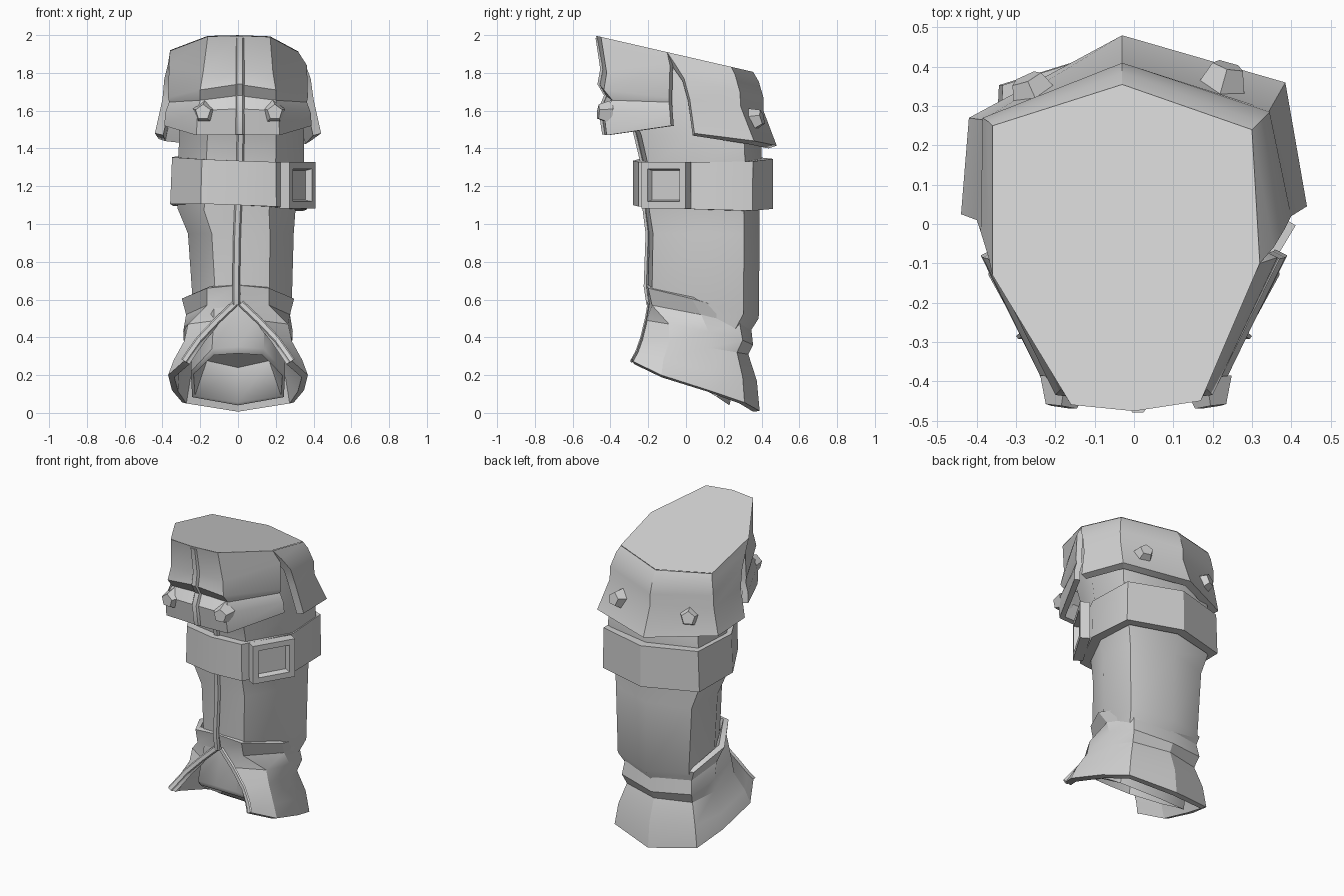
import bpy, bmesh, math
from mathutils import Vector, Matrix

if "Cube" in bpy.data.objects:
    bpy.data.objects.remove(bpy.data.objects["Cube"])

mat = bpy.data.materials.new("grey leather")
mat.diffuse_color = (0.65, 0.65, 0.65, 1)
mat.use_nodes = True
mat.node_tree.nodes["Principled BSDF"].inputs["Base Color"].default_value = mat.diffuse_color


def finish(name, bm, thick=0, offset=-1, angle=32, top_cut=False):
    me = bpy.data.meshes.new(name)
    bm.to_mesh(me)
    bm.free()
    me.materials.append(mat)
    ob = bpy.data.objects.new(name, me)
    bpy.context.collection.objects.link(ob)
    bpy.ops.object.select_all(action='DESELECT')
    ob.select_set(True)
    bpy.context.view_layer.objects.active = ob
    if thick:
        m = ob.modifiers.new("thickness", 'SOLIDIFY')
        m.thickness, m.offset = thick, offset
        bpy.ops.object.modifier_apply(modifier=m.name)
    if top_cut:  # keep the thickness below the slanted cuff top
        for v in ob.data.vertices:
            v.co.z = min(v.co.z, 1.887 - .23 * v.co.y)
    bpy.ops.object.shade_smooth_by_angle(angle=math.radians(angle))
    return ob


def loft(rows, closed=False, caps=False):
    """Skin rows of points, bottom to top, counter-clockwise from above."""
    bm = bmesh.new()
    vs = [[bm.verts.new(p) for p in r] for r in rows]
    n = len(rows[0])
    for a, b in zip(vs, vs[1:]):
        for i in range(n if closed else n - 1):
            j = (i + 1) % n
            bm.faces.new((a[i], a[j], b[j], b[i]))
    if caps:
        bm.faces.new(vs[0][::-1])
        bm.faces.new(vs[-1])
    return bm


# Leg cross-section: narrow front, wide sides, ridge at the back
SECTION = [(0, -1), (.55, -.93), (1, -.1), (.97, .72), (0, 1), (-.97, .72), (-1, -.15), (-.55, -.93)]


def ring(zf, zb, x0, x1, y0, y1, lean=0):
    out = []
    for x, y in SECTION:
        t = (y + 1) / 2
        px = x0 + (x1 - x0) * (x + 1) / 2
        out.append((px, y0 + (y1 - y0) * t, zf + (zb - zf) * t - lean * px))
    return out


# Shaft with hollow foot opening
finish("shaft", loft([
    ring(.50, .24, -.17, .17, -.15, .22),
    ring(.315, .055, -.235, .235, -.21, .215),
    ring(.35, .04, -.25, .25, -.23, .23),
    ring(.56, .40, -.235, .25, -.185, .32),
    ring(.66, .50, -.24, .285, -.20, .385),
    ring(.95, .95, -.265, .295, -.195, .39),
    ring(1.07, 1.10, -.32, .305, -.215, .39),
    ring(1.30, 1.30, -.32, .35, -.22, .40),
    ring(1.47, 1.47, -.31, .35, -.26, .40),
    ring(1.70, 1.65, -.32, .335, -.35, .34),
    ring(1.93, 1.80, -.33, .295, -.41, .31)], True, True), angle=50)

# Belt
finish("belt", loft([ring(1.10, 1.08, -.33, .335, -.25, .43, .04),
                     ring(1.335, 1.345, -.32, .33, -.25, .43, .04)], True), .06, 0)

# Buckle: block with a sunken centre
bm = bmesh.new()
bmesh.ops.create_cube(bm, size=1)
bmesh.ops.scale(bm, vec=(.27, .06, .245), verts=bm.verts)
front = [f for f in bm.faces if f.normal.y < -.9]
bmesh.ops.inset_region(bm, faces=front, thickness=.05)
bmesh.ops.inset_region(bm, faces=front, thickness=.012, depth=-.035)
bm.transform(Matrix.Translation((.316, -.104, 1.205)) @ Matrix.Rotation(math.radians(59), 4, 'Z'))
finish("buckle", bm)


def half_mirror(half):
    """Side-to-centre points, mirrored to a full arc."""
    return half + [(-x, y, z) for x, y, z in half[-2::-1]]


def rim(pts):
    return [(x, y, 1.89 - .23 * y) for x, y in pts]


# Cuff: front and back panels leaving a slit at each side
front_rim = rim([(-.36, -.13), (-.16, -.46), (0, -.476), (.17, -.45), (.32, -.10)])
back_rim = rim([(.32, -.10), (.30, .24), (-.03, .355), (-.36, .25), (-.36, -.13)])
front_rows = [half_mirror(h) for h in [
    [(-.39, -.08, 1.52), (-.22, -.42, 1.47), (0, -.43, 1.47)],
    [(-.385, -.085, 1.59), (-.215, -.435, 1.60), (0, -.455, 1.61)],
    [(-.365, -.09, 1.645), (-.20, -.39, 1.655), (0, -.425, 1.68)],
    [(-.37, -.09, 1.67), (-.20, -.435, 1.71), (0, -.46, 1.74)],
    [(-.365, -.085, 1.84), (-.185, -.42, 1.80), (0, -.445, 1.82)]]]
finish("cuff_front", loft(front_rows + [front_rim]), .035, angle=28, top_cut=True)
finish("cuff_back", loft([
    [(.44, .045, 1.48), (.385, .36, 1.44), (-.03, .48, 1.415), (-.42, .27, 1.45), (-.44, .025, 1.48)],
    [(.40, .02, 1.66), (.345, .29, 1.62), (-.03, .41, 1.60), (-.385, .265, 1.62), (-.40, .01, 1.66)],
    [(.385, -.01, 1.77), (.345, .285, 1.70), (-.03, .41, 1.67), (-.385, .27, 1.70), (-.39, -.02, 1.77)],
    [(.355, -.06, 1.85), (.32, .26, 1.79), (-.03, .385, 1.755), (-.37, .26, 1.79), (-.37, -.085, 1.85)],
    back_rim]), .045, angle=24, top_cut=True)

# Closed top of the cuff
bm = bmesh.new()
bm.faces.new([bm.verts.new(p) for p in front_rim + back_rim[1:-1]])
finish("cuff_top", bm)

# Five-sided studs, two in front and two behind
for name, pos, out in [("stud_front_left", (-.18, -.43, 1.59), (-.15, -1, .05)),
                       ("stud_front_right", (.19, -.43, 1.59), (.15, -1, .05)),
                       ("stud_back_right", (.23, .37, 1.555), (.28, 1, .25)),
                       ("stud_back_left", (-.26, .34, 1.555), (-.45, 1, .25))]:
    bm = bmesh.new()
    bmesh.ops.create_cone(bm, cap_ends=True, segments=5, radius1=.068, radius2=.042, depth=.07)
    bm.transform(Matrix.Translation(pos) @ Vector(out).to_track_quat('Z', 'Y').to_matrix().to_4x4())
    finish(name, bm)

# Flared gaiter over the foot, split in front
gaiter = [half_mirror(h) for h in [
    [(.285, -.285, .275), (.37, -.13, .20), (.35, .12, .12), (.295, .31, .055), (0, .39, .01)],
    [(.255, -.26, .32), (.34, -.12, .28), (.335, .12, .22), (.275, .30, .19), (0, .375, .17)],
    [(.205, -.235, .39), (.285, -.09, .38), (.285, .12, .345), (.235, .27, .32), (0, .33, .31)],
    [(.11, -.21, .49), (.265, -.09, .47), (.29, .12, .43), (.25, .30, .385), (0, .355, .36)],
    [(.015, -.195, .58), (.165, -.18, .57), (.275, .08, .52), (.24, .285, .47), (0, .345, .45)],
    [(.01, -.21, .675), (.165, -.20, .66), (.297, .03, .605), (.26, .29, .53), (0, .37, .50)]]]
finish("gaiter", loft(gaiter), .035, angle=25)


def welt(name, pts, w=.018, high=.014):
    """Raised strip with a shallow peak along a path."""
    rows = []
    for i, p in enumerate(pts):
        p = Vector(p)
        d = (Vector(pts[min(i + 1, len(pts) - 1)]) - Vector(pts[max(i - 1, 0)])).normalized()
        side = d.cross(Vector((0, -1, 0))).normalized() * w
        push = Vector((0, -high, 0))
        rows.append([p - side, p - side * .6 + push, p + side * .6 + push, p + side,
                     p - push])
    bm = loft(rows, True, True)
    bmesh.ops.recalc_face_normals(bm, faces=bm.faces)
    finish(name, bm)


# Front seam on the cuff and the shaft, then the split edges of the gaiter
welt("seam_cuff", [(.01, y, z) for y, z in
     [(-.43, 1.475), (-.45, 1.61), (-.42, 1.68), (-.455, 1.74), (-.44, 1.82), (-.465, 1.985)]], .024)
welt("seam_shaft", [(-.01, -.195, .57), (-.01, -.21, .67), (-.005, -.20, .95), (0, -.215, 1.07),
                    (.01, -.222, 1.3), (.015, -.27, 1.5)], .02)
for side, k in (("right", 0), ("left", -1)):
    welt("split_edge_" + side, [r[k] for r in gaiter[:5]], .018, .008)
